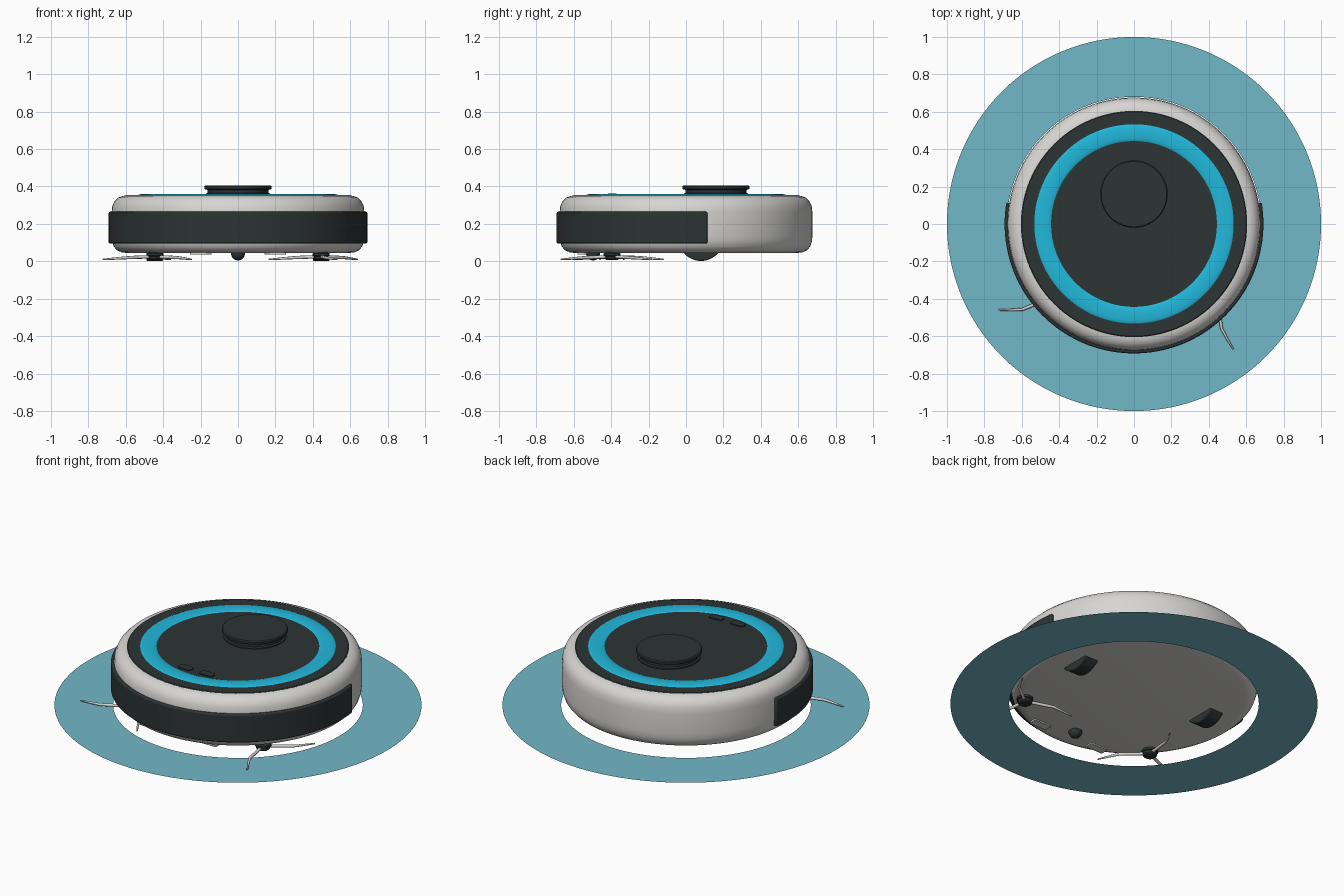
import bpy, bmesh
from math import radians, cos, sin, pi
from mathutils import Vector, Matrix

cube = bpy.data.objects.get("Cube")
if cube:
    bpy.data.objects.remove(cube, do_unlink=True)


def material(name, rgb):
    m = bpy.data.materials.new(name)
    m.use_nodes = True
    m.diffuse_color = (*rgb, 1)
    m.node_tree.nodes["Principled BSDF"].inputs["Base Color"].default_value = (*rgb, 1)
    return m


SHELL = material("light grey shell", (0.68, 0.67, 0.65))
DARK = material("dark charcoal", (0.026, 0.034, 0.034))
GLOW = material("bright cyan", (0.016, 0.48, 0.71))
FLOOR = material("pale teal", (0.17, 0.48, 0.58))


def finish(name, bm, mat, bevel=0.0):
    """Turn a bmesh into a smooth-shaded object."""
    bmesh.ops.recalc_face_normals(bm, faces=bm.faces)
    me = bpy.data.meshes.new(name)
    bm.to_mesh(me)
    bm.free()
    me.materials.append(mat)
    me.shade_smooth()
    me.set_sharp_from_angle(angle=radians(35))
    ob = bpy.data.objects.new(name, me)
    bpy.context.collection.objects.link(ob)
    if bevel:
        mod = ob.modifiers.new("soft_edges", "BEVEL")
        mod.width, mod.segments, mod.limit_method = bevel, 2, "ANGLE"
    return ob


def lathe(name, profile, mat, centre=(0, 0, 0), steps=96, start=0.0, sweep=360.0, closed=False, bevel=0.0):
    """Spin an (r, z) profile around a vertical axis."""
    bm = bmesh.new()
    c = Vector(centre)
    turn = Matrix.Rotation(radians(start), 3, "Z")
    verts = [bm.verts.new(turn @ Vector((r, 0, z)) + c) for r, z in profile]
    edges = [bm.edges.new(p) for p in zip(verts, verts[1:])]
    geom = verts + edges
    if closed:
        geom.append(bm.edges.new((verts[-1], verts[0])))
        if sweep < 360:
            geom.append(bm.faces.new(verts))
    bmesh.ops.spin(bm, geom=geom, cent=c, axis=(0, 0, 1), angle=radians(sweep), steps=steps)
    bmesh.ops.remove_doubles(bm, verts=bm.verts, dist=0.0002)
    return finish(name, bm, mat, bevel)


def box(name, centre, size, mat, corner=0.0):
    """Box whose upright corners are rounded."""
    bm = bmesh.new()
    bmesh.ops.create_cube(bm, size=1, matrix=Matrix.Translation(centre) @ Matrix.Diagonal((*size, 1)))
    upright = [e for e in bm.edges if abs(e.verts[0].co.z - e.verts[1].co.z) > size[2] / 2]
    bmesh.ops.bevel(bm, geom=upright, offset=corner, segments=4, profile=0.5, affect="EDGES")
    return finish(name, bm, mat)


# floor ring
lathe("floor_ring", [(0.68, 0), (1, 0)], FLOOR, steps=128)

# main shell
lathe("body_shell", [(0, 0.045), (0.6, 0.045), (0.625, 0.049), (0.648, 0.06), (0.665, 0.08),
                     (0.674, 0.11), (0.676, 0.14), (0.676, 0.26), (0.672, 0.295), (0.66, 0.322),
                     (0.64, 0.341), (0.615, 0.35), (0.59, 0.352), (0, 0.352)], SHELL, steps=128)

# wrap-around front bumper
lathe("front_bumper", [(0.66, 0.095), (0.692, 0.095), (0.692, 0.265), (0.66, 0.265)], DARK,
      start=-189.6, sweep=199.2, closed=True, bevel=0.008)

# lid and raised light ring
lathe("top_lid", [(0, 0.355), (0.6, 0.355), (0.605, 0.351), (0.605, 0.335)], DARK, steps=128)
lathe("light_ring", [(0.488 + 0.048 * cos(a * pi / 10), 0.352 + 0.009 * sin(a * pi / 10)) for a in range(11)],
      GLOW, steps=128)

# sensor turret
lathe("sensor_turret", [(0.172, 0.35), (0.172, 0.362), (0.163, 0.366), (0.163, 0.382), (0.178, 0.386),
                        (0.18, 0.39), (0.18, 0.4), (0.175, 0.406), (0, 0.406)], DARK, centre=(0, 0.16, 0), steps=64)

for side, label in ((1, "left"), (-1, "right")):
    # control buttons
    box(f"{label}_button", (side * 0.071, -0.394, 0.357), (0.084, 0.046, 0.009), DARK, 0.012)

    # underside sensor plates
    box(f"{label}_sensor_plate", (side * 0.2, -0.555, 0.042), (0.115, 0.05, 0.009), SHELL, 0.006)

    # drive wheels
    bm = bmesh.new()
    place = Matrix.Translation((side * 0.445, 0.08, 0.122)) @ Matrix.Rotation(pi / 2, 4, "Y")
    bmesh.ops.create_cone(bm, cap_ends=True, segments=48, radius1=0.12, radius2=0.12, depth=0.09, matrix=place)
    finish(f"{label}_wheel", bm, DARK, 0.006)

    # side brush hub
    hub = Vector((side * 0.444, -0.395, 0))
    lathe(f"{label}_brush_hub", [(0, 0.007), (0.03, 0.007), (0.038, 0.014), (0.038, 0.026), (0.045, 0.03),
                                 (0.045, 0.042), (0.03, 0.05)], DARK, centre=hub, steps=32)

    # three bent bristle arms per brush
    curve = bpy.data.curves.new(f"{label}_brush_arms", "CURVE")
    curve.dimensions, curve.bevel_depth, curve.bevel_resolution = "3D", 0.008, 2
    curve.use_fill_caps = True
    for k in range(3):
        tip = radians((47.5 if side > 0 else 73) + 120 * k)
        knee = tip - side * radians(9)
        path = [(0.03, knee, 0.024, 1.1), (0.12, knee, 0.021, 1.1), (0.165, knee, 0.019, 1.0),
                (0.22, tip - side * radians(4), 0.015, 0.8), (0.287, tip, 0.01, 0.5)]
        line = curve.splines.new("POLY")
        line.points.add(len(path) - 1)
        for point, (r, a, z, width) in zip(line.points, path):
            point.co = (hub.x + r * cos(a), hub.y + r * sin(a), z, 1)
            point.radius = width
        line.use_smooth = True
    curve.materials.append(SHELL)
    bpy.context.collection.objects.link(bpy.data.objects.new(f"{label}_brush_arms", curve))

# front caster ball
bm = bmesh.new()
bmesh.ops.create_uvsphere(bm, u_segments=32, v_segments=16, radius=0.037, matrix=Matrix.Translation((0, -0.497, 0.042)))
finish("front_caster", bm, DARK)
